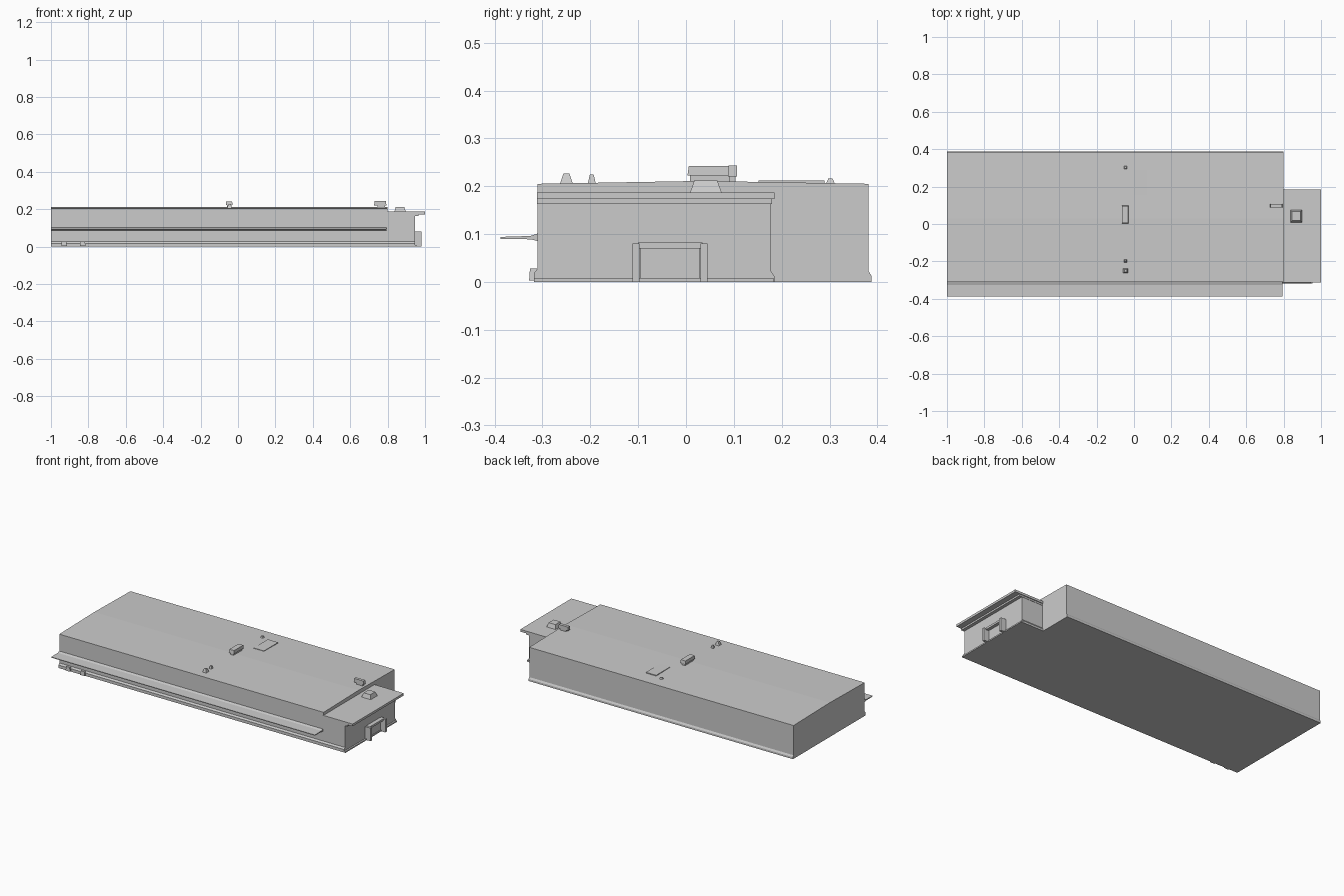
import bpy, bmesh


def extrude_x(name, profile, x0, x1):
    """Prism along x from a (y, z) profile."""
    bm = bmesh.new()
    a = [bm.verts.new((x0, y, z)) for y, z in profile]
    b = [bm.verts.new((x1, y, z)) for y, z in profile]
    n = len(profile)
    bm.faces.new(a)
    bm.faces.new(b[::-1])
    for i in range(n):
        j = (i + 1) % n
        bm.faces.new((a[i], b[i], b[j], a[j]))
    bmesh.ops.recalc_face_normals(bm, faces=bm.faces)
    return finish(name, bm)


def box(name, x, y, z, taper=1.0):
    """Box from (min, max) ranges; taper scales the top face."""
    bm = bmesh.new()
    bmesh.ops.create_cube(bm, size=1)
    cx, cy = sum(x) / 2, sum(y) / 2
    for v in bm.verts:
        top = v.co.z > 0
        s = taper if top else 1
        v.co = (cx + v.co.x * (x[1] - x[0]) * s,
                cy + v.co.y * (y[1] - y[0]) * s, z[1] if top else z[0])
    return finish(name, bm)


def finish(name, bm):
    me = bpy.data.meshes.new(name)
    bm.to_mesh(me)
    bm.free()
    ob = bpy.data.objects.new(name, me)
    bpy.context.collection.objects.link(ob)
    return ob


# Main hall with a faintly pitched roof and a small plinth lip
extrude_x("main_hall", [(-0.318, 0), (0.388, 0), (0.388, 0.012), (0.382, 0.022),
                        (0.382, 0.205), (0.03, 0.211), (-0.31, 0.205),
                        (-0.31, 0.028), (-0.318, 0.018)], -1.0, 0.80)

# Lower end annex with its overhanging roof
extrude_x("annex", [(-0.318, 0), (0.185, 0), (0.185, 0.012), (0.178, 0.022),
                    (0.178, 0.18), (-0.31, 0.18), (-0.31, 0.028),
                    (-0.318, 0.018)], 0.79, 0.945)
box("annex_roof", (0.79, 0.999), (-0.312, 0.185), (0.173, 0.187))
box("annex_roof_trim", (0.79, 0.965), (-0.312, 0.18), (0.163, 0.174))
box("annex_plinth", (0.94, 0.955), (-0.318, 0.183), (0, 0.008))

# Long loading canopy along the front, tapering to a thin edge
extrude_x("front_canopy", [(-0.388, 0.090), (-0.388, 0.094), (-0.325, 0.096),
                           (-0.305, 0.103), (-0.305, 0.084), (-0.325, 0.089)],
          -1.0, 0.795)

# Entrance porch: two side fins and a lintel around a recessed door
for side, y in (("left", (-0.112, -0.097)), ("right", (0.030, 0.045))):
    box("porch_fin_" + side, (0.94, 0.982), y, (0, 0.08))
box("porch_lintel", (0.94, 0.970), (-0.10, 0.035), (0.070, 0.082))
box("porch_door", (0.94, 0.950), (-0.095, 0.028), (0.006, 0.07))

# Central roof vent: narrow curb under a wider hood
box("roof_vent_curb", (-0.058, -0.036), (0.008, 0.092), (0.205, 0.225))
box("roof_vent_hood", (-0.064, -0.030), (0.003, 0.098), (0.222, 0.242), 0.94)

# Rooftop unit near the end wall
box("end_unit_curb", (0.745, 0.785), (0.091, 0.104), (0.205, 0.225))
box("end_unit_hood", (0.728, 0.793), (0.088, 0.107), (0.220, 0.243), 0.96)

# Tapered vent on the annex roof
box("annex_vent", (0.835, 0.898), (0.008, 0.075), (0.185, 0.212), 0.72)

# Small pipe stubs and a flat roof hatch
for i, (y, r, top) in enumerate(((-0.25, 0.014, 0.227), (-0.197, 0.009, 0.224),
                                 (0.302, 0.010, 0.216))):
    box(f"roof_stub_{i + 1}", (-0.045 - r, -0.045 + r), (y - r, y + r),
        (0.203, top), 0.45)
box("roof_hatch", (0.0, 0.07), (0.152, 0.29), (0.203, 0.2115))

# Low blocks at the foot of the front wall
for i, x in enumerate((-0.93, -0.83)):
    box(f"dock_block_{i + 1}", (x - 0.015, x + 0.015), (-0.328, -0.31),
        (0.003, 0.028), 0.8)
